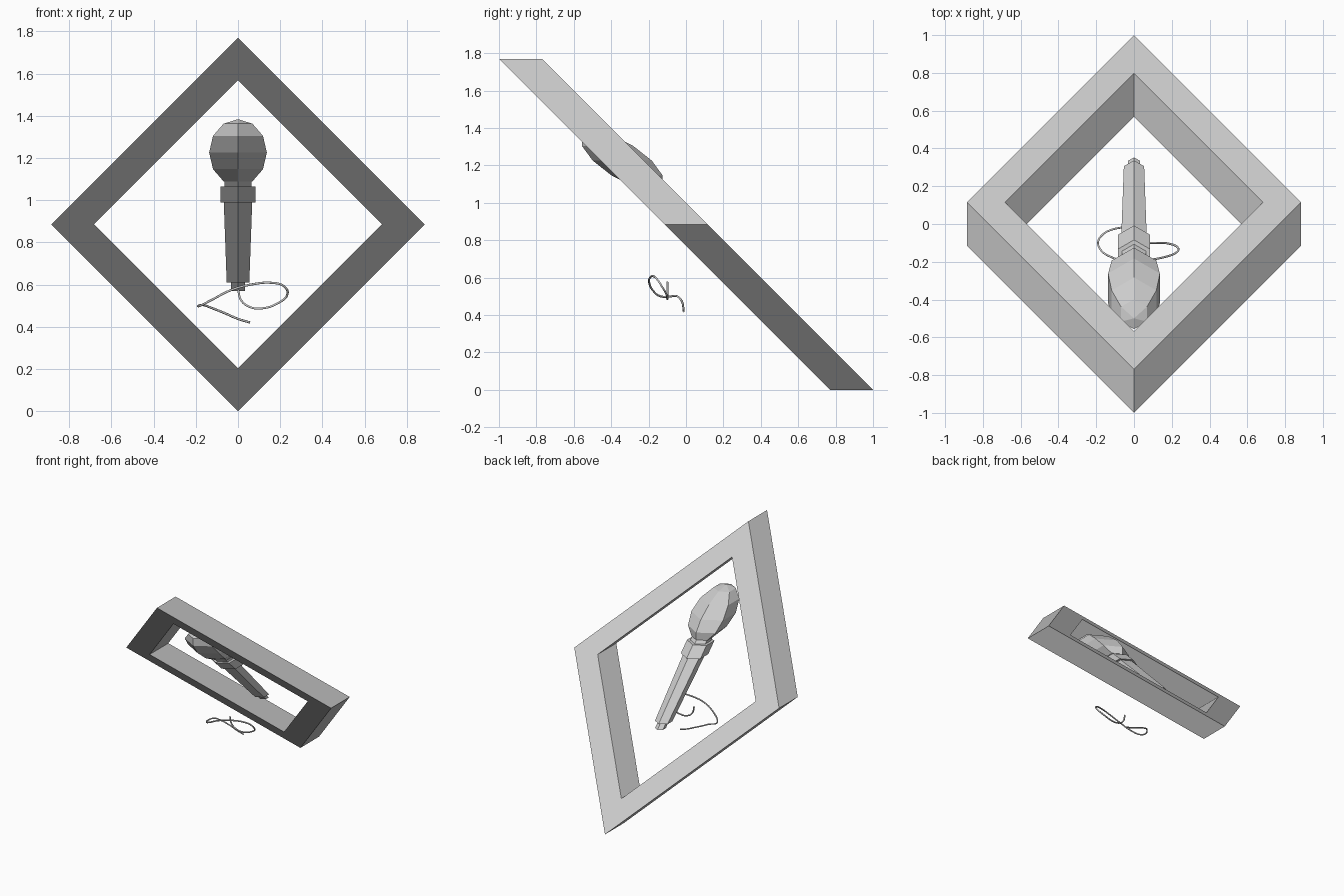
import bpy, bmesh
from math import pi, sin, cos

if "Cube" in bpy.data.objects:
    bpy.data.objects.remove(bpy.data.objects["Cube"])

H = 0.885  # half height of the diamond; everything leans forward at 45 degrees


def lean(x, y, z):
    return (x, y + H - z, z)


def finish(name, bm):
    bmesh.ops.recalc_face_normals(bm, faces=bm.faces)
    me = bpy.data.meshes.new(name)
    bm.to_mesh(me)
    bm.free()
    ob = bpy.data.objects.new(name, me)
    bpy.context.collection.objects.link(ob)
    return ob


def lathe(name, profile, sides=6):
    """Six-sided turned solid from (radius, z); a zero radius makes a point."""
    bm = bmesh.new()
    rings = []
    for r, z in profile:
        n = sides if r > 0 else 1
        rings.append([bm.verts.new(lean(r * sin(2 * pi * i / sides),
                                        -r * cos(2 * pi * i / sides), z))
                      for i in range(n)])
    for a, b in zip(rings, rings[1:]):
        for i in range(sides):
            j = (i + 1) % sides
            quad = [a[i % len(a)], a[j % len(a)], b[j % len(b)], b[i % len(b)]]
            bm.faces.new(list(dict.fromkeys(quad)))
    for ring in (rings[0], rings[-1]):
        if len(ring) > 1:
            bm.faces.new(ring)
    return finish(name, bm)


# Diamond frame: four mitred bars
bm = bmesh.new()
loops = []
for half, y in ((H, -0.115), (H, 0.115), (0.683, 0.115), (0.683, -0.115)):
    loops.append([bm.verts.new(lean(half * sin(k * pi / 2), y, H + half * cos(k * pi / 2)))
                  for k in range(4)])
for a, b in zip(loops, loops[1:] + loops[:1]):
    for k in range(4):
        m = (k + 1) % 4
        bm.faces.new((a[k], a[m], b[m], b[k]))
finish("diamond_frame", bm)

# Microphone head: coarse ball
R = 0.158
ball = [(0 if k in (0, 6) else R * sin(k * pi / 6), 1.226 - R * cos(k * pi / 6))
        for k in range(7)]
lathe("microphone_head", ball)

# Neck, collar, tapered handle and cable socket
lathe("neck", [(0.074, 1.06), (0.074, 1.09)])
lathe("collar", [(0.097, 0.99), (0.097, 1.066)])
lathe("handle", [(0.062, 0.61), (0.078, 0.995)])
lathe("cable_socket", [(0.038, 0.57), (0.038, 0.612)])

# Curling cable
path = [(0, -.10, .578), (.015, -.10, .525), (.057, -.10, .493), (.114, -.10, .487),
        (.19, -.105, .512), (.235, -.13, .555), (.218, -.155, .592),
        (.161, -.175, .608), (.08, -.19, .603), (-.03, -.197, .575),
        (-.123, -.174, .528), (-.178, -.135, .50), (-.19, -.095, .498),
        (-.165, -.055, .503), (-.123, -.032, .488), (-.06, -.018, .463),
        (0, -.014, .437), (.057, -.012, .42)]
cu = bpy.data.curves.new("cable", 'CURVE')
cu.dimensions = '3D'
cu.bevel_depth = 0.0055
cu.bevel_resolution = 1
cu.resolution_u = 4
cu.use_fill_caps = True
sp = cu.splines.new('BEZIER')
sp.bezier_points.add(len(path) - 1)
for p, co in zip(sp.bezier_points, path):
    p.co = co
    p.handle_left_type = p.handle_right_type = 'AUTO'
bpy.context.collection.objects.link(bpy.data.objects.new("cable", cu))
